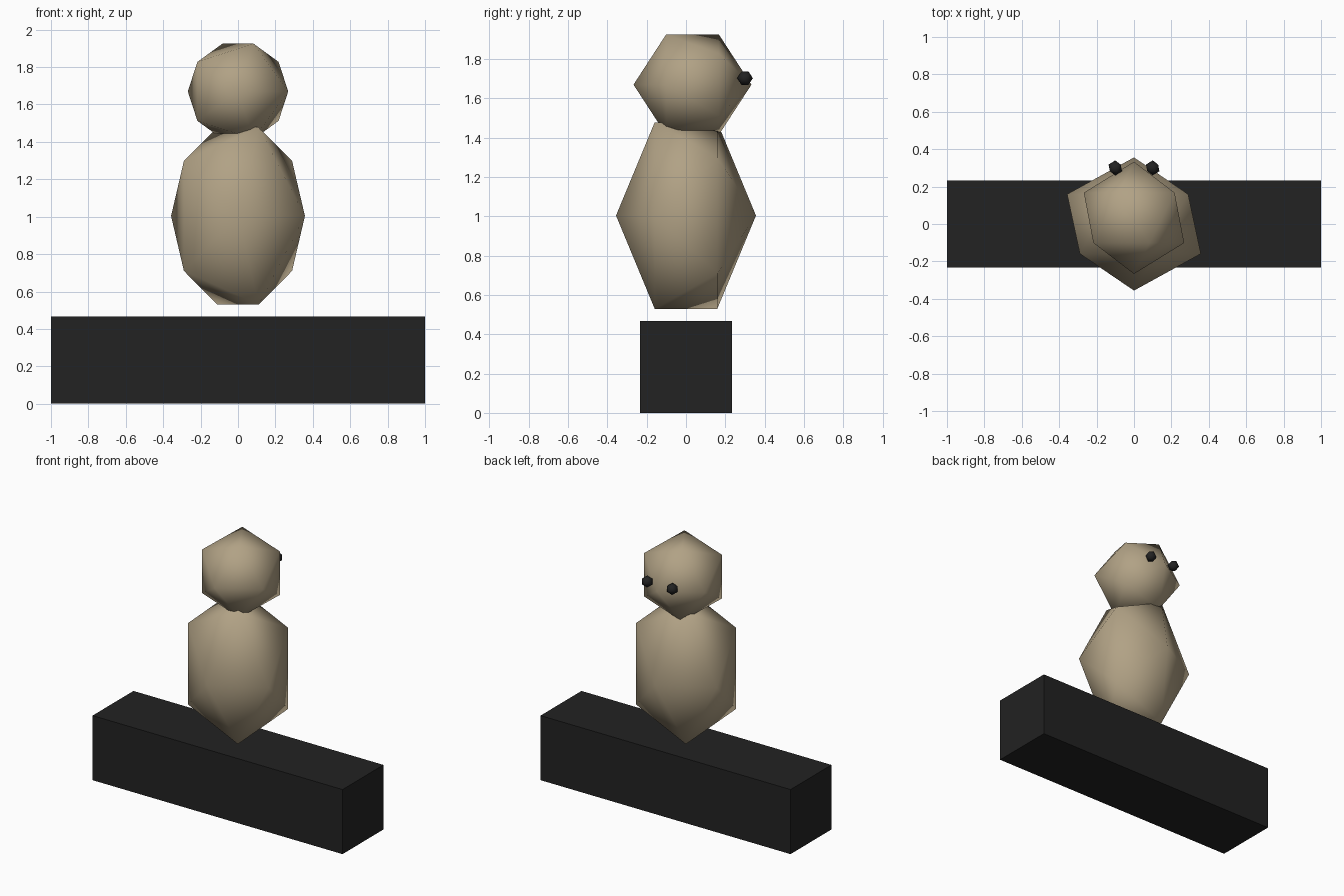
import bpy
from math import radians

cube = bpy.data.objects.get("Cube")
if cube:
    bpy.data.objects.remove(cube, do_unlink=True)


def make_material(name, rgb):
    mat = bpy.data.materials.new(name)
    mat.use_nodes = True
    colour = (*rgb, 1.0)
    mat.diffuse_color = colour
    mat.node_tree.nodes["Principled BSDF"].inputs["Base Color"].default_value = colour
    return mat


tan = make_material("warm tan", (0.44, 0.36, 0.235))
charcoal = make_material("charcoal", (0.016, 0.016, 0.016))


def finish(name, mat):
    obj = bpy.context.object
    obj.name = name
    obj.data.name = name
    obj.data.materials.append(mat)
    return obj


def faceted_ball(name, centre, radii, mat):
    """Twenty-sided ball with its poles along y; radii are given as x, y, z."""
    bpy.ops.mesh.primitive_ico_sphere_add(subdivisions=1, radius=1, location=centre)
    obj = finish(name, mat)
    rx, ry, rz = radii
    obj.rotation_euler.x = radians(90)
    obj.scale = (rx, rz, ry)
    bpy.ops.object.shade_smooth()
    return obj


# Block perch
bpy.ops.mesh.primitive_cube_add(size=1, location=(0, 0, 0.234))
perch = finish("perch", charcoal)
perch.scale = (2, 0.467, 0.467)

# Body and head
faceted_ball("body", (0, 0, 1.004), (0.4, 0.356, 0.558), tan)
faceted_ball("head", (0, 0.033, 1.67), (0.3, 0.3, 0.3), tan)

# Eyes on the +y side of the head
for side, x in (("left", 0.1), ("right", -0.1)):
    faceted_ball(side + "_eye", (x, 0.3, 1.703), (0.04, 0.04, 0.04), charcoal)
